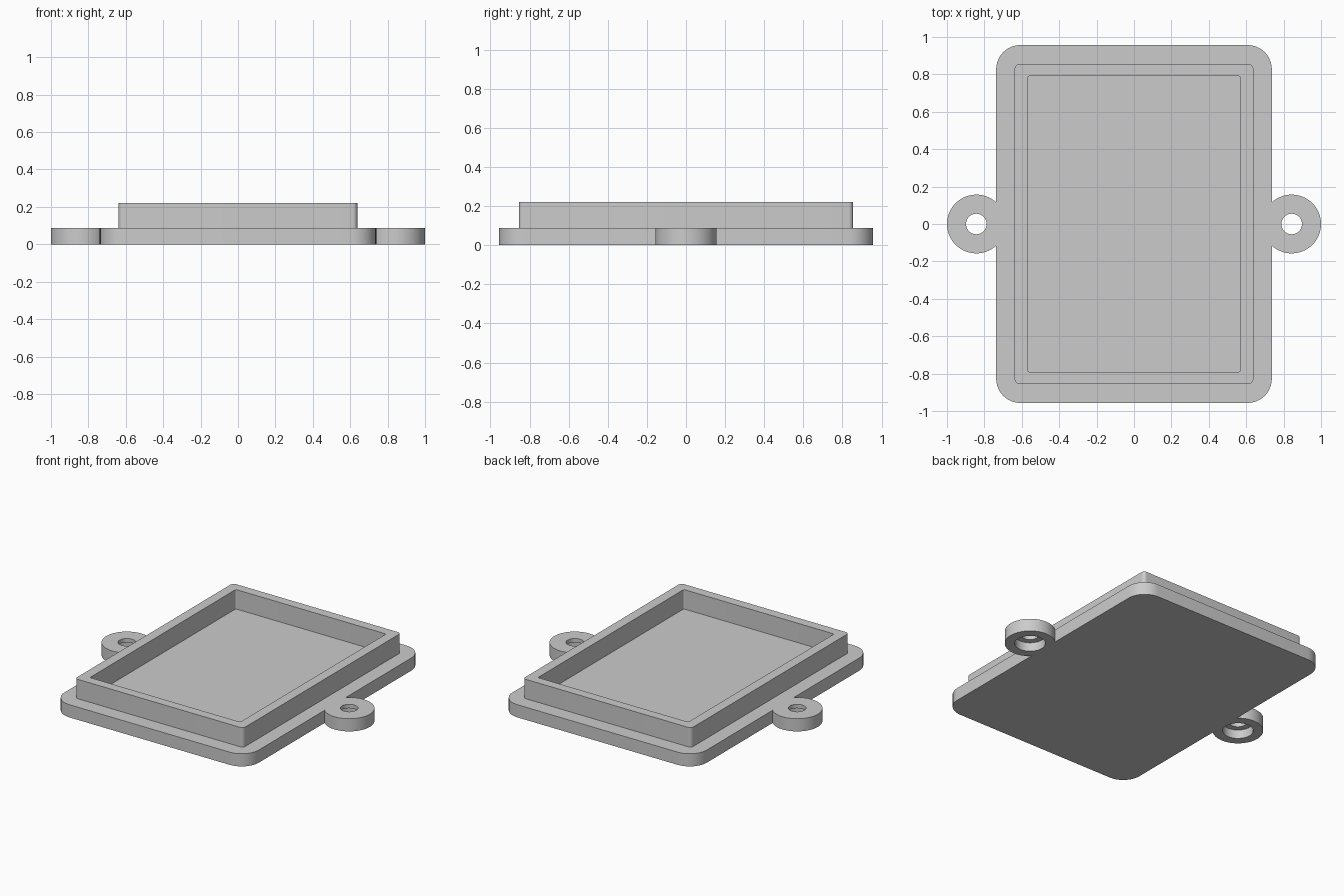
import bpy, bmesh
from math import pi, cos, sin, radians

cube = bpy.data.objects.get("Cube")
if cube:
    bpy.data.objects.remove(cube, do_unlink=True)

# Main dimensions
PLATE_X, PLATE_Y, PLATE_Z = 0.737, 0.957, 0.087
RIM_TOP = 0.22
LUG_X, LUG_R, BORE_R, HOLE_R, LIP_Z = 0.843, 0.157, 0.095, 0.055, 0.06

grey = bpy.data.materials.new("plain grey")
grey.use_nodes = True
grey.diffuse_color = (0.6, 0.6, 0.6, 1)
grey.node_tree.nodes["Principled BSDF"].inputs["Base Color"].default_value = (0.6, 0.6, 0.6, 1)


def rounded_rect(hx, hy, r, z, steps=10):
    """Counter-clockwise outline of a rounded rectangle."""
    points = []
    for i, (sx, sy) in enumerate([(1, 1), (-1, 1), (-1, -1), (1, -1)]):
        for k in range(steps + 1):
            a = (i + k / steps) * pi / 2
            points.append((sx * (hx - r) + r * cos(a), sy * (hy - r) + r * sin(a), z))
    return points


def build(name, loops, closed):
    """Bridge loops in order; close into a ring, or cap both ends."""
    bm = bmesh.new()
    rings = [[bm.verts.new(p) for p in loop] for loop in loops]
    pairs = list(zip(rings, rings[1:]))
    if closed:
        pairs.append((rings[-1], rings[0]))
    else:
        bm.faces.new(rings[0])
        bm.faces.new(rings[-1])
    for a, b in pairs:
        for i in range(len(a)):
            j = (i + 1) % len(a)
            bm.faces.new((a[i], a[j], b[j], b[i]))
    bmesh.ops.recalc_face_normals(bm, faces=bm.faces)
    mesh = bpy.data.meshes.new(name)
    bm.to_mesh(mesh)
    bm.free()
    mesh.materials.append(grey)
    obj = bpy.data.objects.new(name, mesh)
    bpy.context.collection.objects.link(obj)
    bpy.ops.object.select_all(action="DESELECT")
    obj.select_set(True)
    bpy.context.view_layer.objects.active = obj
    bpy.ops.object.shade_smooth_by_angle(angle=radians(30))
    return obj


# Flat base plate with rounded corners
build("base_plate", [rounded_rect(PLATE_X, PLATE_Y, 0.13, z) for z in (0, PLATE_Z)], False)

# Raised rim standing on the plate
outer = (0.638, 0.855, 0.025)
inner = (0.57, 0.79, 0.01)
build("raised_rim", [rounded_rect(*outer, PLATE_Z), rounded_rect(*outer, RIM_TOP),
                     rounded_rect(*inner, RIM_TOP), rounded_rect(*inner, PLATE_Z)], True)


def lug_circle(side, radius, z, segments=96):
    """Circle about the lug axis, trimmed where it meets the plate edge."""
    points = []
    for k in range(segments):
        a = 2 * pi * k / segments
        r = radius
        if LUG_X + r * cos(a) < PLATE_X:
            r = (PLATE_X - LUG_X) / cos(a)
        points.append((side * (LUG_X + r * cos(a)), r * sin(a), z))
    return points


# Screw lugs, counterbored from below
section = [(LUG_R, 0), (LUG_R, PLATE_Z), (HOLE_R, PLATE_Z),
           (HOLE_R, LIP_Z), (BORE_R, LIP_Z), (BORE_R, 0)]
for name, side in (("left_lug", 1), ("right_lug", -1)):
    build(name, [lug_circle(side, r, z) for r, z in section], True)
